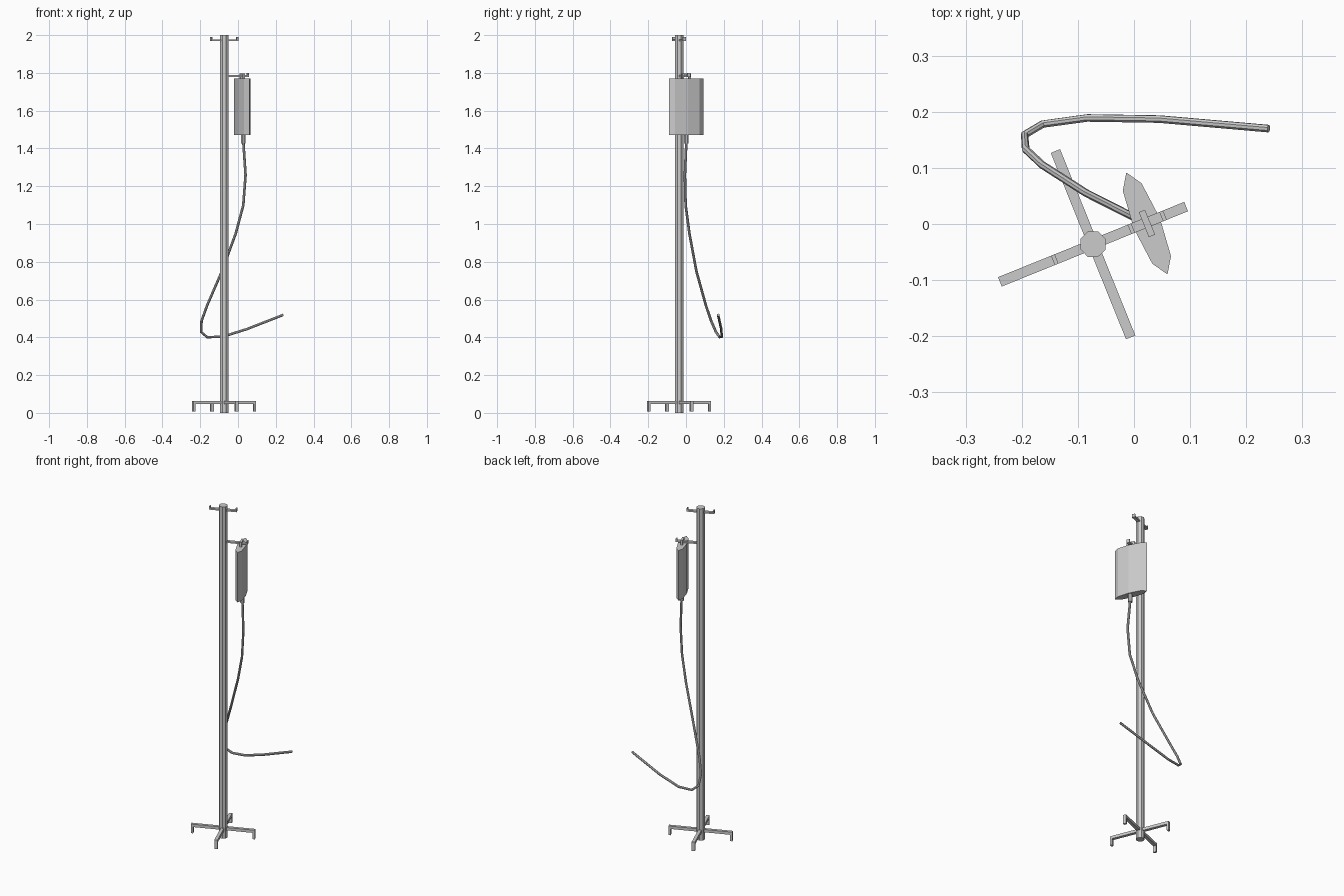
import bpy, bmesh, math
from mathutils import Vector, Matrix

if "Cube" in bpy.data.objects:
    bpy.data.objects.remove(bpy.data.objects["Cube"])

A = math.radians(22)          # whole stand is turned by this angle
POLE = Vector((-0.073, -0.036, 0))
BAG = Vector((0.023, 0.001, 0))


def prism(name, pts, origin, angle, axis_map, depth):
    """Extrude a 2D profile by depth; axis_map turns (p, q, d) into local xyz."""
    bm = bmesh.new()
    m = Matrix.Translation(origin) @ Matrix.Rotation(angle, 4, 'Z')
    rings = [[bm.verts.new(m @ Vector(axis_map(p, q, d))) for p, q in pts] for d in depth]
    n = len(pts)
    bm.faces.new(rings[0])
    bm.faces.new(rings[1])
    for i in range(n):
        j = (i + 1) % n
        bm.faces.new((rings[0][i], rings[0][j], rings[1][j], rings[1][i]))
    bmesh.ops.recalc_face_normals(bm, faces=bm.faces)
    me = bpy.data.meshes.new(name)
    bm.to_mesh(me)
    bm.free()
    ob = bpy.data.objects.new(name, me)
    bpy.context.collection.objects.link(ob)
    return ob


side = lambda p, q, d: (p, d, q)      # profile seen from the side
plan = lambda p, q, d: (p, q, d)      # profile seen from above
front = lambda p, q, d: (d, p, q)     # profile seen along the arm


def ngon(r, n, offset=0):
    return [(r * math.cos(offset + math.tau * i / n), r * math.sin(offset + math.tau * i / n))
            for i in range(n)]


# Pole
prism("pole", ngon(0.0243, 8), POLE, A, plan, (0, 2.0))

# Four bent legs
leg = [(0.01, 0.046), (0.167, 0.046), (0.167, 0.008), (0.179, 0.008), (0.179, 0.063), (0.01, 0.063)]
for i in range(4):
    prism(f"base_leg_{i + 1}", leg, POLE, A + i * math.pi / 2, side, (-0.009, 0.009))


# Hooks: flat bars with an upturned tip
def hook(name, length, z, angle):
    pts = [(0.01, z), (length, z), (length, z + 0.02), (length - 0.007, z + 0.02),
           (length - 0.007, z + 0.009), (0.01, z + 0.009)]
    prism(name, pts, POLE, angle, side, (-0.009, 0.009))


hook("top_hook_right", 0.077, 1.969, A)
hook("top_hook_left", 0.077, 1.969, A + math.pi)
hook("bag_arm", 0.138, 1.779, A)

# Fluid bag and its hanging loop
bag = [(0, 0.098), (0.018, 0.07), (0.025, 0), (0.018, -0.07),
       (0, -0.098), (-0.018, -0.07), (-0.025, 0), (-0.018, 0.07)]
prism("fluid_bag", bag, BAG, A, plan, (1.47, 1.77))
loop = [(-0.024, 1.769), (-0.024, 1.798), (0.024, 1.798), (0.024, 1.769),
        (0.014, 1.769), (0.014, 1.789), (-0.014, 1.789), (-0.014, 1.769)]
prism("hanging_loop", loop, BAG, A, front, (-0.006, 0.006))

# Outlet under the bag
prism("bag_outlet", ngon(0.0125, 8), Vector((0.028, 0.002, 0)), A, plan, (1.425, 1.472))

# Drooping tube
path = [(0.028, 0.002, 1.44), (0.04, -0.006, 1.26), (0.028, -0.002, 1.10), (-0.012, 0.018, 0.95),
        (-0.085, 0.055, 0.75), (-0.163, 0.105, 0.57), (-0.193, 0.133, 0.487), (-0.195, 0.159, 0.428),
        (-0.163, 0.178, 0.401), (-0.083, 0.189, 0.403), (0.045, 0.187, 0.443), (0.24, 0.17, 0.519)]
cu = bpy.data.curves.new("tube", 'CURVE')
cu.dimensions = '3D'
cu.bevel_depth = 0.007
cu.bevel_resolution = 2
cu.use_fill_caps = True
sp = cu.splines.new('POLY')
sp.points.add(len(path) - 1)
for pt, co in zip(sp.points, path):
    pt.co = (*co, 1)
sp.use_smooth = False
bpy.context.collection.objects.link(bpy.data.objects.new("tube", cu))
